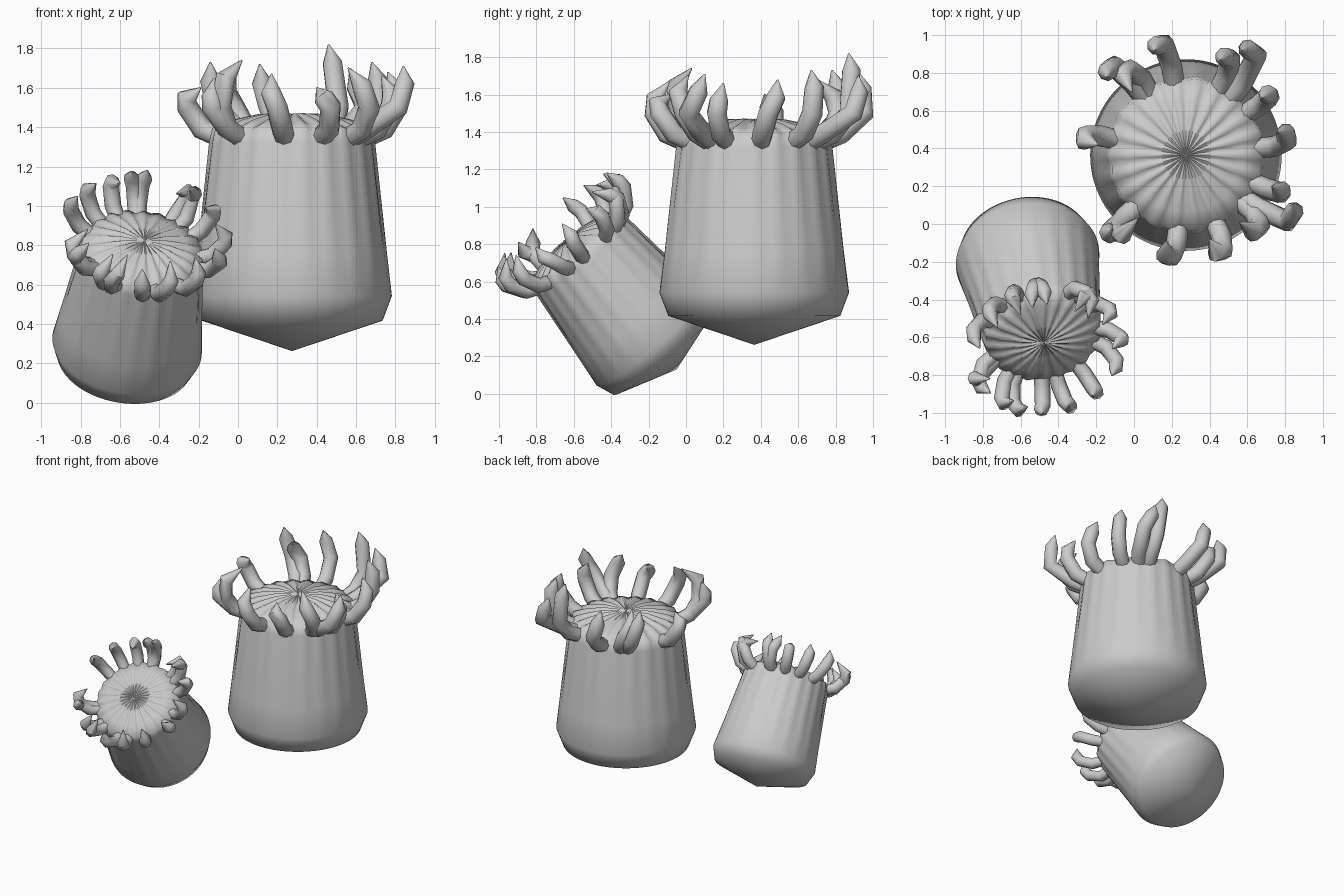
import bpy, bmesh, math, random
from mathutils import Vector, Matrix

if "Cube" in bpy.data.objects:
    bpy.data.objects.remove(bpy.data.objects["Cube"])

random.seed(4)
FOLDS, SIDES = 22, 88
# (radius, height, radial flute, vertical fold) from foot tip to rim to mouth
PROFILE = [(0.0, 0.0, 0, 0), (0.46, 0.155, 0, 0), (0.507, 0.28, 0, 0),
           (0.48, 0.5, .002, 0), (0.415, 1.06, .007, 0), (0.40, 1.13, .006, .004),
           (0.30, 1.165, 0, .012), (0.17, 1.195, 0, .010), (0.06, 1.205, 0, .004),
           (0.0, 1.205, 0, 0)]


def finish(ob, degrees):
    bpy.ops.object.select_all(action='DESELECT')
    ob.select_set(True)
    bpy.context.view_layer.objects.active = ob
    if ob.type == 'CURVE':
        bpy.ops.object.convert(target='MESH')
    bpy.ops.object.shade_smooth_by_angle(angle=math.radians(degrees))


def body(name, M):
    # lathe the profile with soft radial folds
    bm = bmesh.new()
    rings = []
    for r, h, flute, fold in PROFILE:
        if r == 0:
            rings.append([bm.verts.new(M @ Vector((0, 0, h)))] * SIDES)
            continue
        ring = []
        for i in range(SIDES):
            a = 2 * math.pi * i / SIDES
            s = math.cos(FOLDS * a)
            rr = r + s * flute
            ring.append(bm.verts.new(M @ Vector((rr * math.cos(a), rr * math.sin(a), h + s * fold))))
        rings.append(ring)
    for lo, hi in zip(rings, rings[1:]):
        for i in range(SIDES):
            j = (i + 1) % SIDES
            bm.faces.new(list(dict.fromkeys([lo[i], lo[j], hi[j], hi[i]])))
    bmesh.ops.recalc_face_normals(bm, faces=bm.faces)
    me = bpy.data.meshes.new(name)
    bm.to_mesh(me)
    bm.free()
    ob = bpy.data.objects.new(name, me)
    bpy.context.collection.objects.link(ob)
    finish(ob, 70)


def tentacles(name, M, tips):
    # one tapered, bent tube from the rim to each tip (tips in local space)
    cu = bpy.data.curves.new(name, 'CURVE')
    cu.dimensions = '3D'
    cu.bevel_depth = 1.0
    cu.bevel_resolution = 2
    cu.use_fill_caps = True
    scale = M.to_scale().x
    for t in tips:
        rt = math.hypot(t.x, t.y)
        at = math.atan2(t.y, t.x)
        sway = math.radians(random.uniform(-13, 13))

        def p(r, z, f):
            a = at + sway * (1 - f)
            return Vector((r * math.cos(a), r * math.sin(a), z))
        out = max(0.54, rt + 0.02)
        path = [(p(0.36, 1.08, 0), .052), (p(0.47, 1.13, .0), .056),
                (p(out, 1.24, .3), .056),
                (p(out, max(t.z - 0.09, 1.29), .8), .052), (t, .004)]
        sp = cu.splines.new('POLY')
        sp.points.add(len(path) - 1)
        for pt, (co, rad) in zip(sp.points, path):
            pt.co = (*(M @ co), 1)
            pt.radius = rad * scale
    ob = bpy.data.objects.new(name, cu)
    bpy.context.collection.objects.link(ob)
    finish(ob, 55)


# upright large anemone
big = Matrix.Translation((0.275, 0.365, 0.262))
big_tips = [(.46, .87, 1.82), (.57, .92, 1.70), (.68, .67, 1.73), (.76, .49, 1.68),
            (.84, .10, 1.71), (.73, .20, 1.66), (.56, .01, 1.70), (.40, -.08, 1.60),
            (.17, -.09, 1.67), (.02, .03, 1.74), (-.12, -.03, 1.65), (-.19, .42, 1.60),
            (-.14, .78, 1.73), (-.01, .70, 1.68), (.11, .92, 1.72)]
body("large_body", big)
tentacles("large_tentacles", big, [big.inverted() @ Vector(t) for t in big_tips])

# small anemone leaning to the front
foot = Vector((-0.59, -0.05, 0.13))
axis = Vector((0.11, -0.56, 0.67)).normalized()
small = (Matrix.Translation(foot) @ axis.to_track_quat('Z', 'Y').to_matrix().to_4x4()
         @ Matrix.Scale(0.755, 4))
disc = foot + axis * 0.9
# tentacle directions as seen from the front, projected on the oral disc
front_xz = [(-.48, 1.20), (-.59, 1.17), (-.70, 1.15), (-.81, 1.05), (-.84, .93),
            (-.90, .76), (-.80, .70), (-.69, .62), (-.60, .60), (-.50, .60), (-.37, .61),
            (-.25, .63), (-.11, .67), (-.10, .80), (-.12, .92), (-.12, 1.06), (-.18, 1.14)]
small_tips = []
for x, z in front_xz:
    y = disc.y + (axis.x * (x - disc.x) + axis.z * (z - disc.z)) / -axis.y
    d = small.inverted() @ Vector((x, y, z))
    d = Vector((d.x, d.y, 0)).normalized() * random.uniform(.42, .52)
    d.z = random.uniform(1.33, 1.41)
    small_tips.append(d)
body("small_body", small)
tentacles("small_tentacles", small, small_tips)
